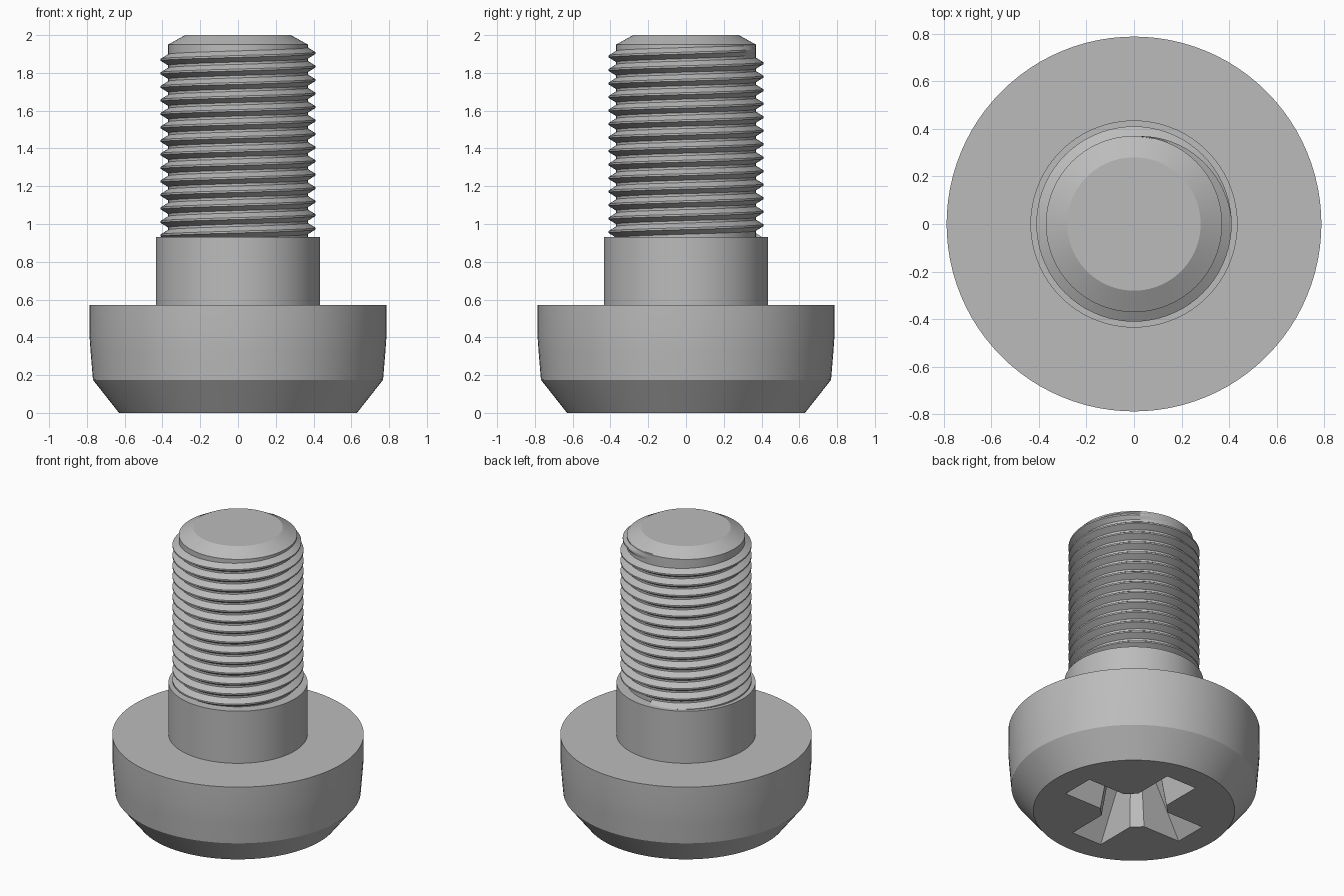
import bpy, bmesh
from math import pi, sin, cos, radians

if "Cube" in bpy.data.objects:
    bpy.data.objects.remove(bpy.data.objects["Cube"])

steel = bpy.data.materials.new("grey steel")
steel.use_nodes = True
GREY = (0.5, 0.5, 0.5, 1)
steel.diffuse_color = GREY
steel.node_tree.nodes["Principled BSDF"].inputs["Base Color"].default_value = GREY


def make_object(name, bm):
    bmesh.ops.recalc_face_normals(bm, faces=bm.faces)
    mesh = bpy.data.meshes.new(name)
    bm.to_mesh(mesh)
    bm.free()
    mesh.materials.append(steel)
    obj = bpy.data.objects.new(name, mesh)
    bpy.context.collection.objects.link(obj)
    return obj


def loft(name, rings):
    """Skin closed rings of points and cap both ends."""
    bm = bmesh.new()
    loops = [[bm.verts.new(p) for p in ring] for ring in rings]
    n = len(loops[0])
    for low, high in zip(loops, loops[1:]):
        for i in range(n):
            j = (i + 1) % n
            bm.faces.new((low[i], low[j], high[j], high[i]))
    bm.faces.new(loops[0])
    bm.faces.new(loops[-1])
    return make_object(name, bm)


def turned(name, profile, sides=96):
    """Solid of revolution from (radius, height) pairs."""
    return loft(name, [[(r * cos(2 * pi * i / sides), r * sin(2 * pi * i / sides), z)
                        for i in range(sides)] for r, z in profile])


def smooth(obj):
    bpy.ops.object.select_all(action="DESELECT")
    obj.select_set(True)
    bpy.context.view_layer.objects.active = obj
    bpy.ops.object.shade_smooth_by_angle(angle=radians(25))


# Turned body: head, shoulder, thread core and chamfered tip
body = turned("screw_body", [
    (0.63, 0), (0.768, 0.175), (0.78, 0.32), (0.787, 0.42), (0.787, 0.572),
    (0.435, 0.572), (0.435, 0.932), (0.37, 0.932), (0.37, 1.95), (0.28, 2)])


# Cross drive recess, tapering inward
def cross_ring(reach, half, corner, z):
    arm = [(reach, -half), (reach, half), (corner, half), (half, corner)]
    ring = []
    for k in range(4):
        c, s = round(cos(k * pi / 2)), round(sin(k * pi / 2))
        ring += [(c * x - s * y, s * x + c * y, z) for x, y in arm]
    return ring


cutter = loft("recess_cutter", [cross_ring(0.468, 0.116, 0.18, -0.01),
                                cross_ring(0.19, 0.075, 0.12, 0.42)])
cutter.hide_render = True
cut = body.modifiers.new("cross recess", "BOOLEAN")
cut.operation = "DIFFERENCE"
cut.solver = "EXACT"
cut.object = cutter
bpy.context.view_layer.objects.active = body
bpy.ops.object.modifier_apply(modifier=cut.name)
bpy.data.objects.remove(cutter)
smooth(body)

# Right-hand helical thread, fading into the core near the tip
PITCH, STEPS, TURNS = 0.0715, 72, 14
ROOT, CREST = 0.366, 0.41
rings = []
for i in range(TURNS * STEPS + 1):
    angle = pi / 2 - 2 * pi * (TURNS - i / STEPS)
    z = 1.905 + PITCH * angle / (2 * pi)
    fade = min(1, (pi / 2 - angle) / (pi / 2) + 0.05)
    crest = ROOT + (CREST - ROOT) * fade
    section = [(ROOT, -0.032), (crest, -0.005), (crest, 0.005), (ROOT, 0.032)]
    rings.append([(r * cos(angle), r * sin(angle), z + dz) for r, dz in section])
smooth(loft("screw_thread", rings))
